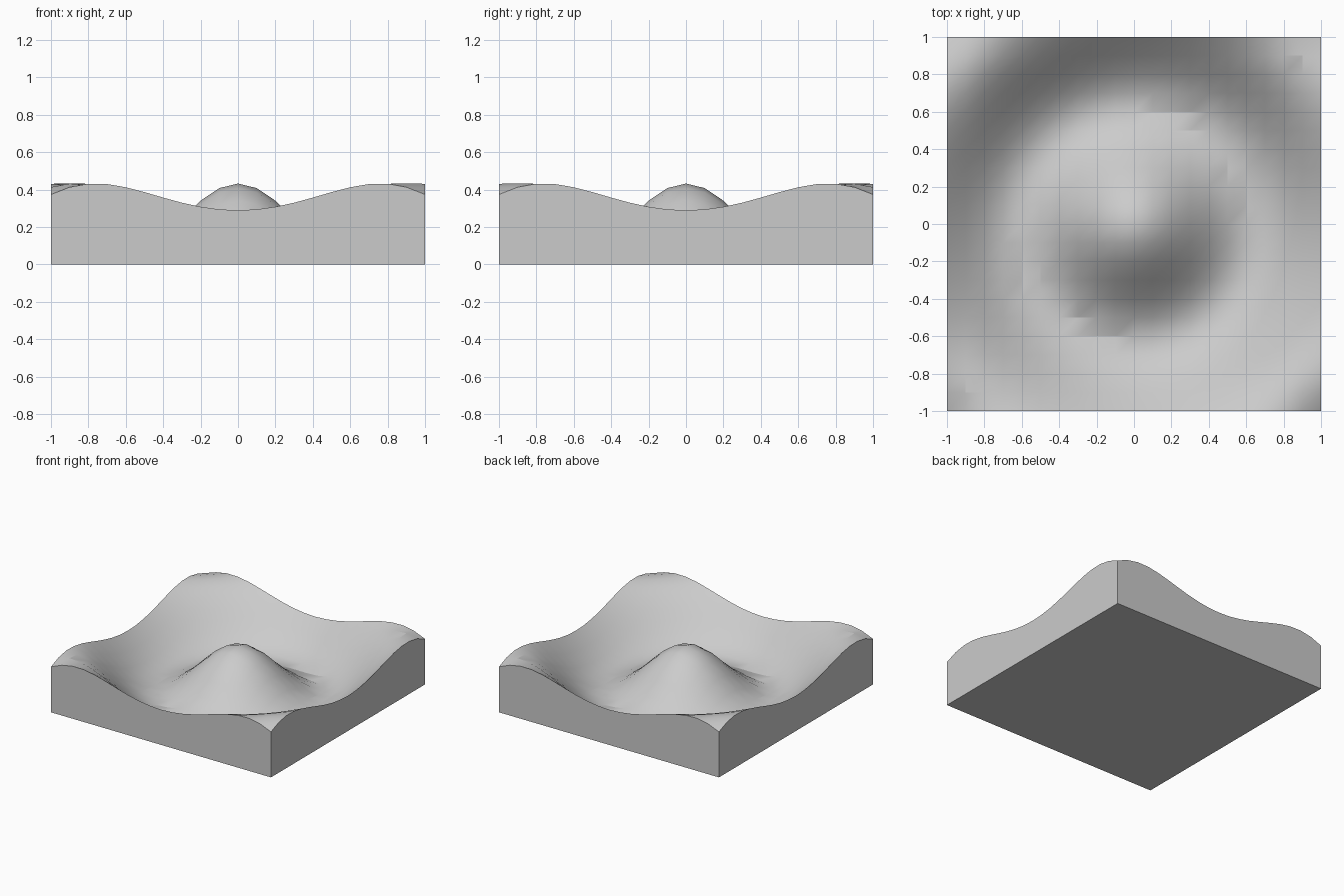
import bpy, bmesh, math

cube = bpy.data.objects.get("Cube")
if cube:
    bpy.data.objects.remove(cube, do_unlink=True)

CELLS = 20          # cells along each side
MEAN, SWELL, FREQ = 0.233, 0.2, 5.0


def height(x, y):
    """Round ripple spreading from the centre."""
    return MEAN + SWELL * math.cos(FREQ * math.hypot(x, y))


# Plain grey surface
grey = bpy.data.materials.new("grey")
grey.use_nodes = True
colour = (0.6, 0.6, 0.6, 1)
grey.diffuse_color = colour
grey.node_tree.nodes["Principled BSDF"].inputs["Base Color"].default_value = colour

# Rippled top, two triangles per cell
bm = bmesh.new()
steps = [2 * i / CELLS - 1 for i in range(CELLS + 1)]
rows = [[bm.verts.new((x, y, height(x, y))) for x in steps] for y in steps]
for low, high in zip(rows, rows[1:]):
    for i in range(CELLS):
        bm.faces.new((low[i], low[i + 1], high[i + 1]))
        bm.faces.new((low[i], high[i + 1], high[i]))

# Side walls dropped from the rim
rim = [e for e in bm.edges if e.is_boundary]
walls = bmesh.ops.extrude_edge_only(bm, edges=rim)["geom"]
for v in walls:
    if isinstance(v, bmesh.types.BMVert):
        v.co.z = 0

# Flat underside
bmesh.ops.holes_fill(bm, edges=[e for e in bm.edges if e.is_boundary], sides=0)
bmesh.ops.recalc_face_normals(bm, faces=bm.faces[:])

mesh = bpy.data.meshes.new("ripple_block")
bm.to_mesh(mesh)
bm.free()
mesh.materials.append(grey)
block = bpy.data.objects.new("ripple_block", mesh)
bpy.context.collection.objects.link(block)

# Smooth ripple, crisp block edges
bpy.ops.object.select_all(action="DESELECT")
block.select_set(True)
bpy.context.view_layer.objects.active = block
bpy.ops.object.shade_smooth_by_angle(angle=math.radians(27))
